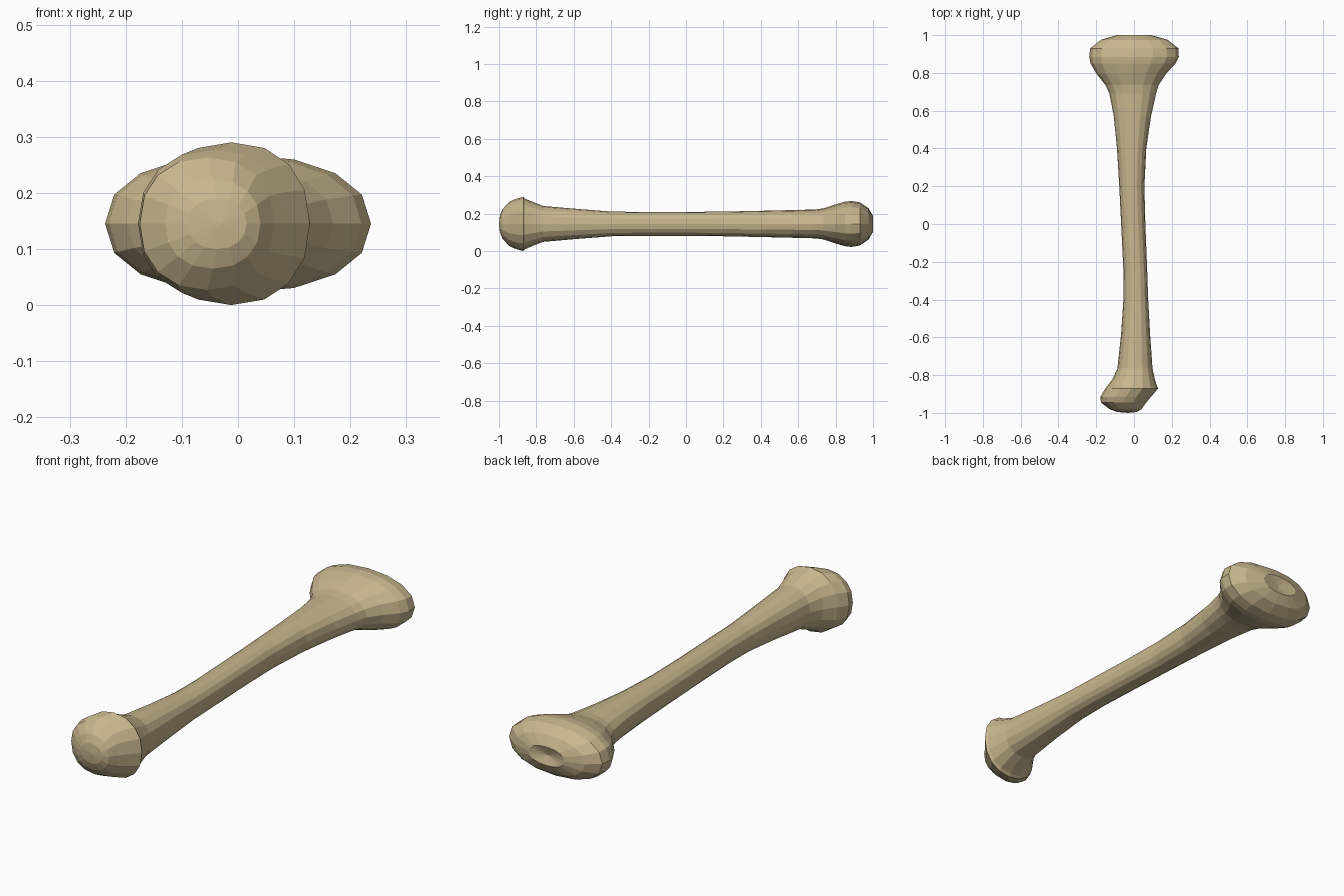
import bpy, bmesh, math

SIDES = 16
ZC = 0.145

# Cross-sections along the bone: y, left x, right x, half height
SECTIONS = [
    # rounded head
    (-0.995, -0.09, 0.015, 0.045),
    (-0.98, -0.13, 0.04, 0.08),
    (-0.945, -0.175, 0.065, 0.118),
    (-0.915, -0.178, 0.09, 0.132),
    (-0.87, -0.152, 0.128, 0.145),
    # neck and shaft
    (-0.86, -0.143, 0.122, 0.135),
    (-0.82, -0.113, 0.11, 0.118),
    (-0.765, -0.088, 0.098, 0.096),
    (-0.58, -0.068, 0.085, 0.080),
    (-0.40, -0.056, 0.075, 0.066),
    (-0.25, -0.056, 0.070, 0.064),
    (0.0, -0.068, 0.060, 0.064),
    (0.2, -0.078, 0.055, 0.066),
    (0.4, -0.09, 0.065, 0.070),
    (0.57, -0.107, 0.09, 0.074),
    (0.69, -0.13, 0.117, 0.077),
    (0.735, -0.15, 0.13, 0.083),
    # wide lower end
    (0.795, -0.198, 0.170, 0.103),
    (0.85, -0.23, 0.22, 0.119),
    (0.885, -0.237, 0.237, 0.123),
    (0.93, -0.232, 0.236, 0.115),
    (0.975, -0.175, 0.178, 0.085),
    (1.0, -0.09, 0.09, 0.042),
]


def bulge(v):
    return math.copysign(abs(v) ** 0.9, v)


def ring(bm, y, left, right, rz):
    cx, rx = (left + right) / 2, (right - left) / 2
    verts = []
    for i in range(SIDES):
        a = 2 * math.pi * i / SIDES
        verts.append(bm.verts.new((cx + rx * bulge(math.cos(a)), y,
                                   ZC + rz * bulge(math.sin(a)))))
    return verts


bm = bmesh.new()
rings = [ring(bm, *s) for s in SECTIONS]
for a, b in zip(rings, rings[1:]):
    for i in range(SIDES):
        j = (i + 1) % SIDES
        bm.faces.new((a[i], a[j], b[j], b[i]))

# End caps: domed head, slightly dished far end
for r, tip in ((rings[0], (-0.03, -1.0, ZC)), (rings[-1], (0, 0.985, ZC))):
    c = bm.verts.new(tip)
    for i in range(SIDES):
        bm.faces.new((r[i], r[(i + 1) % SIDES], c))

bmesh.ops.recalc_face_normals(bm, faces=bm.faces)
mesh = bpy.data.meshes.new("bone")
bm.to_mesh(mesh)
bm.free()
bone = bpy.data.objects.new("bone", mesh)
bpy.context.collection.objects.link(bone)

mat = bpy.data.materials.new("bone_tan")
mat.diffuse_color = (0.58, 0.47, 0.27, 1)
mesh.materials.append(mat)
